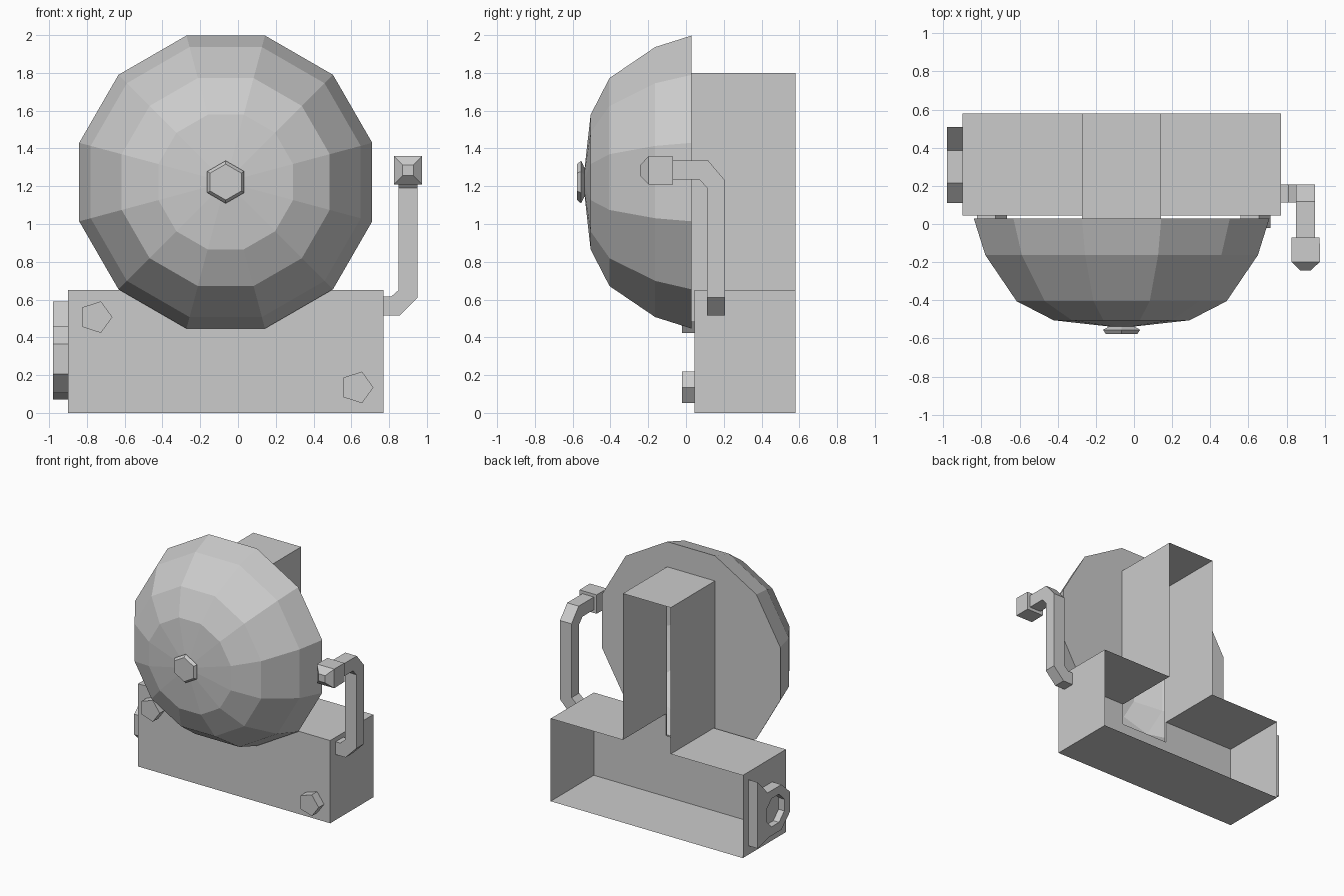
import bpy
import bmesh
from math import cos, sin, radians

cube = bpy.data.objects.get("Cube")
if cube:
    bpy.data.objects.remove(cube, do_unlink=True)

grey = bpy.data.materials.new("plain_grey")
grey.use_nodes = True
grey.diffuse_color = (0.6, 0.6, 0.6, 1)
bsdf = grey.node_tree.nodes["Principled BSDF"]
bsdf.inputs["Base Color"].default_value = (0.6, 0.6, 0.6, 1)
bsdf.inputs["Roughness"].default_value = 0.8


def finish(name, bm):
    """Weld, orient and link a bmesh as a flat shaded object."""
    bmesh.ops.remove_doubles(bm, verts=bm.verts, dist=0.0005)
    bmesh.ops.recalc_face_normals(bm, faces=bm.faces)
    mesh = bpy.data.meshes.new(name)
    bm.to_mesh(mesh)
    bm.free()
    mesh.materials.append(grey)
    obj = bpy.data.objects.new(name, mesh)
    bpy.context.scene.collection.objects.link(obj)
    return obj


def face(bm, points):
    return bm.faces.new([bm.verts.new(p) for p in points])


def loft(bm, rings, caps=(True, True)):
    """Skin consecutive rings that have equal point counts."""
    for a, b in zip(rings, rings[1:]):
        for i in range(len(a)):
            j = (i + 1) % len(a)
            face(bm, (a[i], a[j], b[j], b[i]))
    for use, ring in zip(caps, (rings[0], rings[-1])):
        if use:
            face(bm, ring)


def ring_y(x, y, z, r, sides, start=0):
    """Regular polygon facing along y."""
    angles = [radians(start + 360 * i / sides) for i in range(sides)]
    return [(x + r * cos(a), y, z + r * sin(a)) for a in angles]


# Shared dimensions
CX, CZ, R = -0.065, 1.222, 0.803
HALF = R * sin(radians(15))
COL0, COL1 = CX - HALF, CX + HALF
BOX0, BOX1, BOX_TOP = -0.90, 0.77, 0.65
FRONT, BACK, RIM, COL_TOP, NOTCH = 0.045, 0.58, 0.03, 1.80, 0.48

# Twelve sided gong with an open slot behind it
bm = bmesh.new()
profile = [(RIM, R), (-0.163, 0.74), (-0.405, 0.57), (-0.505, 0.369)]
rings = [ring_y(CX, y, CZ, r, 12, 15) for y, r in profile]
loft(bm, rings, (False, False))
for i in range(12):
    face(bm, (rings[-1][i], rings[-1][(i + 1) % 12], (CX, -0.545, CZ)))
rim = rings[0]
face(bm, rim[9:] + rim[:3])
face(bm, rim[3:9])
for z0, z1 in ((COL_TOP, rim[2][2]), (rim[8][2], NOTCH)):
    face(bm, [(COL0, RIM, z0), (COL1, RIM, z0), (COL1, RIM, z1), (COL0, RIM, z1)])
finish("gong", bm)

# Hexagonal nut at the gong centre
bm = bmesh.new()
loft(bm, [ring_y(CX, y, CZ, r, 6, 30)
          for y, r in ((-0.535, 0.07), (-0.555, 0.113), (-0.577, 0.095))])
finish("centre_nut", bm)

# Base box, open at the back, notched behind the gong
bm = bmesh.new()
for x0, x1, z0, z1 in ((BOX0, COL0, NOTCH, BOX_TOP), (COL1, BOX1, NOTCH, BOX_TOP),
                       (BOX0, BOX1, 0, NOTCH)):
    face(bm, [(x0, FRONT, z0), (x1, FRONT, z0), (x1, FRONT, z1), (x0, FRONT, z1)])
for x0, x1, z in ((BOX0, COL0, BOX_TOP), (COL1, BOX1, BOX_TOP), (BOX0, BOX1, 0)):
    face(bm, [(x0, FRONT, z), (x1, FRONT, z), (x1, BACK, z), (x0, BACK, z)])
for x in (BOX0, BOX1):
    face(bm, [(x, FRONT, 0), (x, BACK, 0), (x, BACK, BOX_TOP), (x, FRONT, BOX_TOP)])
finish("base_box", bm)

# Upright housing, open at the back and into the box
bm = bmesh.new()
for x in (COL0, COL1):
    face(bm, [(x, RIM, BOX_TOP), (x, BACK, BOX_TOP), (x, BACK, COL_TOP), (x, RIM, COL_TOP)])
    face(bm, [(x, RIM, NOTCH), (x, FRONT, NOTCH), (x, FRONT, BOX_TOP), (x, RIM, BOX_TOP)])
face(bm, [(COL0, RIM, COL_TOP), (COL1, RIM, COL_TOP), (COL1, BACK, COL_TOP), (COL0, BACK, COL_TOP)])
finish("upright_housing", bm)

# Five sided bolts on the box front
for name, x, z in (("upper_bolt", -0.753, 0.507), ("lower_bolt", 0.629, 0.135)):
    bm = bmesh.new()
    loft(bm, [ring_y(x, y, z, 0.088, 5) for y in (-0.022, FRONT)])
    finish(name, bm)

# Bent square arm: lower elbow turns up, upper elbow turns forward
Y0, Y1, X0, X1 = 0.112, 0.207, 0.85, 0.95


def low(xo, zo, xi, zi):
    return [(xo, Y0, zo), (xo, Y1, zo), (xi, Y1, zi), (xi, Y0, zi)]


def high(yo, zo, yi, zi):
    return [(X1, yi, zi), (X1, yo, zo), (X0, yo, zo), (X0, yi, zi)]


bm = bmesh.new()
loft(bm, [low(BOX1, 0.515, BOX1, 0.615), low(0.857, 0.515, 0.81, 0.615),
          low(X1, 0.61, X0, 0.65), high(Y1, 1.23, Y0, 1.19),
          high(0.118, 1.335, 0.072, 1.235), high(-0.08, 1.335, -0.08, 1.235)])
finish("striker_arm", bm)

# Square striker head with a tapered tip
bm = bmesh.new()
loft(bm, [ring_y(0.9, y, 1.284, h * 2 ** 0.5, 4, 45)
          for y, h in ((-0.07, 0.074), (-0.198, 0.075), (-0.243, 0.028))])
finish("striker_head", bm)

# Side fitting: a flared flange running into an eight sided socket
outline = [(0.51, 0.07), (0.51, 0.59), (0.385, 0.46), (0.215, 0.46), (0.11, 0.365),
           (0.11, 0.205), (0.215, 0.105), (0.365, 0.105)]
bm = bmesh.new()
loft(bm, [[(x, y, z) for y, z in outline] for x in (-0.98, BOX0)])
fitting = finish("side_fitting", bm)

# Recess in the socket
bm = bmesh.new()
angles = [radians(22.5 + 45 * i) for i in range(8)]
loft(bm, [[(x, 0.29 + 0.12 * cos(a), 0.285 + 0.12 * sin(a)) for a in angles]
          for x in (-1.05, -0.93)])
cutter = finish("socket_cutter", bm)
cutter.hide_render = True
cutter.display_type = 'WIRE'
cut = fitting.modifiers.new("recess", 'BOOLEAN')
cut.operation = 'DIFFERENCE'
cut.solver = 'EXACT'
cut.object = cutter
cutter.hide_set(True)
